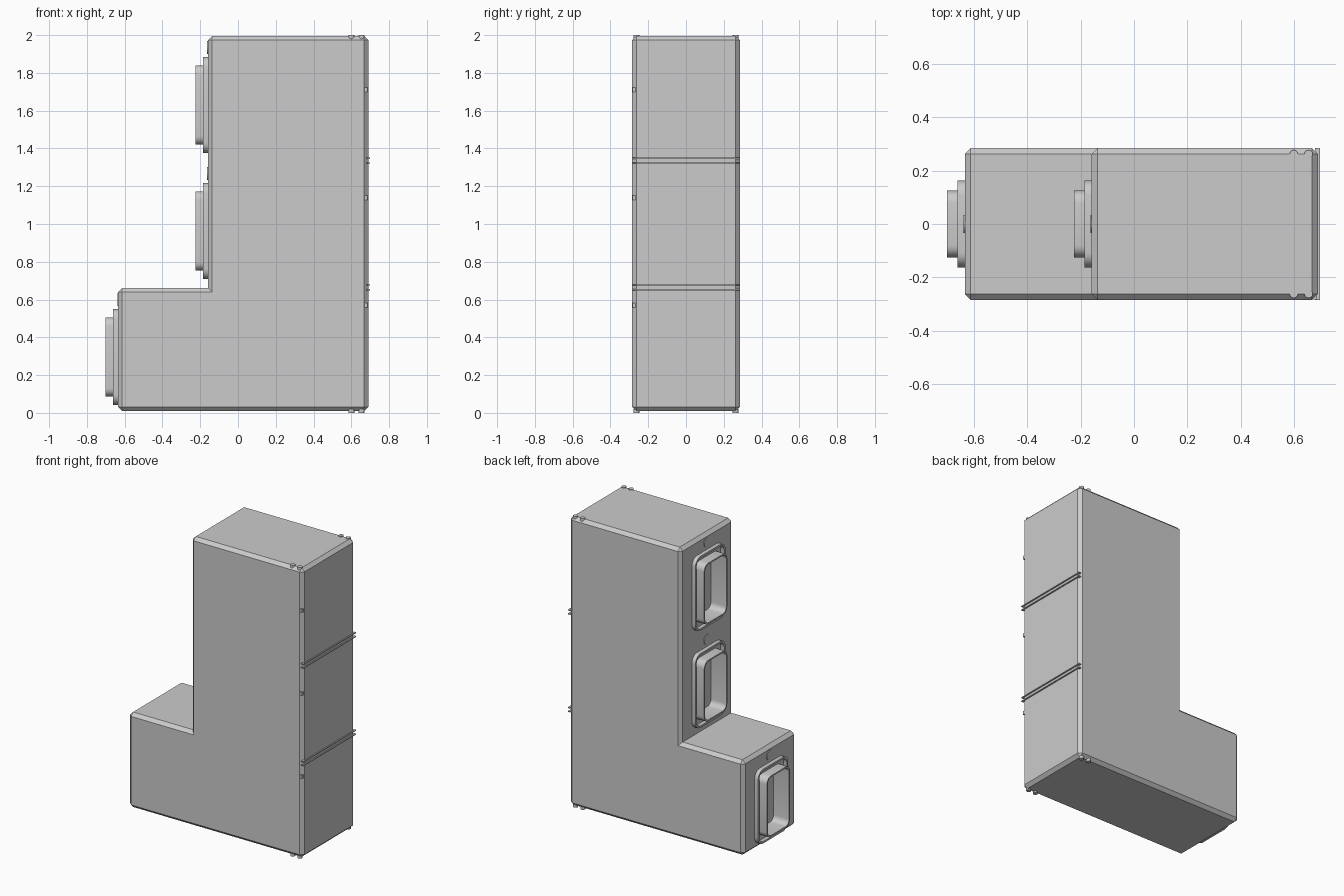
import bpy, bmesh, math
from mathutils import Vector

if "Cube" in bpy.data.objects:
    bpy.data.objects.remove(bpy.data.objects["Cube"])

W = 0.285          # half width in y
CH = 0.022         # chamfer size


def make_object(name, bm):
    bmesh.ops.recalc_face_normals(bm, faces=bm.faces)
    me = bpy.data.meshes.new(name)
    bm.to_mesh(me)
    bm.free()
    ob = bpy.data.objects.new(name, me)
    bpy.context.collection.objects.link(ob)
    return ob


def rounded_rect(hy, hz, r, seg=5):
    pts = []
    for i, (sy, sz) in enumerate([(1, 1), (-1, 1), (-1, -1), (1, -1)]):
        for k in range(seg + 1):
            a = math.pi / 2 * (i + k / seg)
            pts.append((sy * (hy - r) + r * math.cos(a), sz * (hz - r) + r * math.sin(a)))
    return pts


def prism(name, outline, x0, x1, zc):
    """Solid prism along x from a y-z outline."""
    bm = bmesh.new()
    a = [bm.verts.new((x0, y, zc + z)) for y, z in outline]
    b = [bm.verts.new((x1, y, zc + z)) for y, z in outline]
    n = len(outline)
    bm.faces.new(a)
    bm.faces.new(b)
    for i in range(n):
        j = (i + 1) % n
        bm.faces.new((a[i], a[j], b[j], b[i]))
    return make_object(name, bm)


def ring(name, outer, inner, x0, x1, zc):
    """Hollow prism along x."""
    bm = bmesh.new()
    loops = [[bm.verts.new((x, y, zc + z)) for y, z in o]
             for o, x in ((outer, x0), (outer, x1), (inner, x1), (inner, x0))]
    n = len(outer)
    for k in range(4):
        p, q = loops[k], loops[(k + 1) % 4]
        for i in range(n):
            j = (i + 1) % n
            bm.faces.new((p[i], p[j], q[j], q[i]))
    ob = make_object(name, bm)
    smooth(ob)
    return ob


def smooth(ob):
    bpy.ops.object.select_all(action='DESELECT')
    ob.select_set(True)
    bpy.context.view_layer.objects.active = ob
    bpy.ops.object.shade_smooth_by_angle(angle=math.radians(30))


def box(name, x, y, z):
    bm = bmesh.new()
    bmesh.ops.create_cube(bm, size=1)
    for v in bm.verts:
        v.co = Vector([(r[0] + r[1]) / 2 + c * (r[1] - r[0]) for r, c in zip((x, y, z), v.co)])
    return make_object(name, bm)


# L-shaped cabinet body with chamfered convex edges
profile = [(-0.635, 0.01), (0.69, 0.01), (0.69, 1.995), (-0.159, 1.995), (-0.159, 0.662), (-0.635, 0.662)]
bm = bmesh.new()
face = bm.faces.new([bm.verts.new((x, -W, z)) for x, z in profile])
ext = bmesh.ops.extrude_face_region(bm, geom=[face])
bmesh.ops.translate(bm, vec=(0, 2 * W, 0), verts=[v for v in ext['geom'] if isinstance(v, bmesh.types.BMVert)])
bmesh.ops.recalc_face_normals(bm, faces=bm.faces)
convex = [e for e in bm.edges if e.calc_face_angle_signed() > 0.1]
bmesh.ops.bevel(bm, geom=convex, offset=CH, segments=1, affect='EDGES', profile=0.5)
body = make_object("cabinet_body", bm)

# three framed hollow ports with a round button above each
tube_out = rounded_rect(0.125, 0.21, 0.045)
tube_mid = rounded_rect(0.120, 0.205, 0.041)
tube_in = rounded_rect(0.115, 0.20, 0.037)
rim_out = rounded_rect(0.163, 0.255, 0.055)
rim_in = rounded_rect(0.150, 0.242, 0.043)
for i, (fx, zc) in enumerate([(-0.635, 0.296), (-0.159, 0.963), (-0.159, 1.63)]):
    cutter = prism("recess_cutter", tube_mid, fx - 0.05, fx + 0.05, zc)
    mod = body.modifiers.new("recess", 'BOOLEAN')
    mod.operation = 'DIFFERENCE'
    mod.solver = 'EXACT'
    mod.object = cutter
    bpy.context.view_layer.objects.active = body
    bpy.ops.object.modifier_apply(modifier=mod.name)
    bpy.data.objects.remove(cutter)
    ring(f"port_tube_{i}", tube_out, tube_in, fx - 0.067, fx + 0.05, zc)
    ring(f"port_rim_{i}", rim_out, rim_in, fx - 0.027, fx + 0.005, zc)
    circle = [(0.034 * math.cos(k * math.pi / 12), 0.034 * math.sin(k * math.pi / 12)) for k in range(24)]
    prism(f"button_{i}", circle, fx - 0.004, fx + 0.005, zc + 0.305)
    # small latch on the chamfered corner
    zl = 0.57 * (i + 1)
    box(f"latch_{i}", (0.655, 0.685), (-0.283, -0.265), (zl - 0.012, zl + 0.012))

# paired seam strips across the flat back side
for z in (0.665, 1.335):
    for s in (-1, 1):
        zc = z + s * 0.013
        box("seam_strip", (0.68, 0.698), (-W, W), (zc - 0.003, zc + 0.003))

# small studs at the top and bottom corners
for sy in (-1, 1):
    for x in (0.60, 0.655):
        for z in (0.01, 1.99):
            bm = bmesh.new()
            bmesh.ops.create_cone(bm, cap_ends=True, segments=12, radius1=0.016, radius2=0.016, depth=0.02)
            bmesh.ops.translate(bm, vec=(x, sy * 0.262, z), verts=bm.verts)
            make_object("corner_stud", bm)
